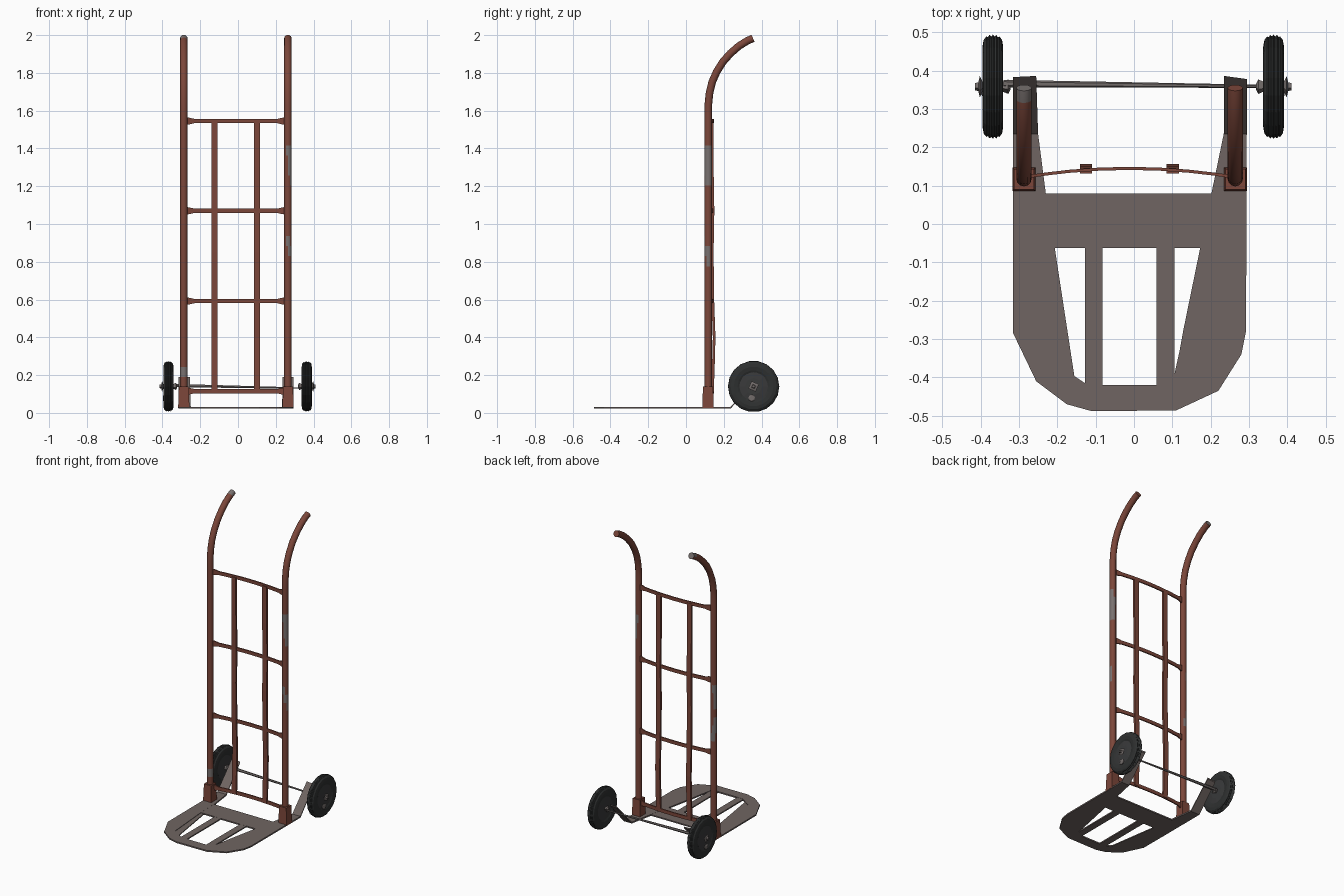
import bpy, bmesh, math
from mathutils import Vector

if "Cube" in bpy.data.objects:
    bpy.data.objects.remove(bpy.data.objects["Cube"])


def mat(name, c):
    m = bpy.data.materials.new(name)
    m.diffuse_color = (*c, 1)
    m.use_nodes = True
    m.node_tree.nodes["Principled BSDF"].inputs["Base Color"].default_value = m.diffuse_color
    return m


RUST = mat("rusty red paint", (0.20, 0.062, 0.042))
WORN = mat("worn bare metal", (0.19, 0.165, 0.16))
STEEL = mat("toe plate steel", (0.16, 0.13, 0.122))
RUBBER = mat("black rubber", (0.028, 0.030, 0.030))
DARK = mat("dark wheel disc", (0.04, 0.041, 0.042))
HUB = mat("axle grey", (0.17, 0.15, 0.145))


def finish(bm, name, mats, smooth=False):
    bmesh.ops.recalc_face_normals(bm, faces=bm.faces[:])
    me = bpy.data.meshes.new(name)
    bm.to_mesh(me)
    bm.free()
    for m in mats:
        me.materials.append(m)
    ob = bpy.data.objects.new(name, me)
    bpy.context.collection.objects.link(ob)
    if smooth:
        bpy.ops.object.select_all(action='DESELECT')
        ob.select_set(True)
        bpy.context.view_layer.objects.active = ob
        bpy.ops.object.shade_smooth_by_angle(angle=math.radians(40))
    return ob


def loft(name, rings, mats, smooth=False, rule=None):
    """Skin a row of closed rings and cap both ends."""
    bm = bmesh.new()
    vs = [[bm.verts.new(p) for p in r] for r in rings]
    n = len(rings[0])
    for a, b in zip(vs, vs[1:]):
        for i in range(n):
            j = (i + 1) % n
            bm.faces.new((a[i], a[j], b[j], b[i]))
    bm.faces.new(vs[0])
    bm.faces.new(vs[-1][::-1])
    if rule:
        bm.normal_update()
        for f in bm.faces:
            f.material_index = rule(f.calc_center_median())
    return finish(bm, name, mats, smooth)


def lathe_x(name, cx, cy, cz, prof, n, m, smooth=False, turn=0.0):
    """Spin (x, radius) pairs round an axis parallel to x."""
    rings = []
    for x, r in prof:
        rings.append([(cx + x, cy + r * math.cos(turn + math.tau * k / n),
                       cz + r * math.sin(turn + math.tau * k / n)) for k in range(n)])
    return loft(name, rings, [m], smooth)


def box(name, lo, hi, m, taper=0.0):
    def ring(z, t):
        return [(lo[0] + t, lo[1] + t, z), (hi[0] - t, lo[1] + t, z),
                (hi[0] - t, hi[1] - t, z), (lo[0] + t, hi[1] - t, z)]
    return loft(name, [ring(lo[2], 0), ring(hi[2], taper)], [m])


# side tubes with swept-back handles
LX, RX, TY = -0.287, 0.264, 0.118
path = [(TY, 0.03 + 0.0533 * i) for i in range(31)]
path += [(0.124, 1.69), (0.138, 1.75), (0.162, 1.805), (0.195, 1.858),
         (0.235, 1.903), (0.28, 1.942), (0.325, 1.97), (0.355, 1.983)]


def tube(name, x, rule):
    rings = []
    for i, (y, z) in enumerate(path):
        a, b = path[max(i - 1, 0)], path[min(i + 1, len(path) - 1)]
        t = Vector((0, b[0] - a[0], b[1] - a[1])).normalized()
        u, v = Vector((1, 0, 0)), t.cross(Vector((1, 0, 0)))
        rings.append([Vector((x, y, z)) + 0.02 * (math.cos(math.tau * k / 12) * u
                      + math.sin(math.tau * k / 12) * v) for k in range(12)])
    loft(name, rings, [RUST, WORN], True, rule)


# worn patches follow wavy height bands on one side of each tube
def worn_right(c):
    w = 0.03 * math.sin(40 * c.z + 60 * c.y)
    return int(c.x > RX - 0.002 + w * 0.3 and (1.2 < c.z + w < 1.42 or 0.83 < c.z + w < 0.88))


def worn_left(c):
    w = 0.03 * math.sin(37 * c.z + 50 * c.y)
    low = c.y < TY and 0.17 < c.z + w < 0.25
    mid = c.x < LX + w * 0.3 and c.y > TY - 0.01 and (0.72 < c.z + w < 0.82 or 0.92 < c.z + w < 1.04)
    return int(low or mid or c.z > 1.976)


tube("left_side_tube", LX, worn_left)
tube("right_side_tube", RX, worn_right)

# bowed flat cross bars with flared ends
for n, z in enumerate((0.115, 0.592, 1.07, 1.545)):
    rings = []
    mid, half = (LX + RX) / 2, (RX - LX) / 2 - 0.014
    for f in (-1, -0.93, -0.84, -0.6, -0.3, 0, 0.3, 0.6, 0.84, 0.93, 1):
        h = 0.02 if abs(f) > 0.99 else 0.017 if abs(f) > 0.9 else 0.0115
        y = 0.145 - 0.021 * f * f
        x = mid + f * half
        rings.append([(x, y - 0.004, z - h), (x, y + 0.004, z - h),
                      (x, y + 0.004, z + h), (x, y - 0.004, z + h)])
    loft(f"cross_bar_{n + 1}", rings, [RUST])

# slightly bent upright slats
for name, x in (("left_slat", -0.125), ("right_slat", 0.101)):
    rings = []
    for z, y in ((0.11, 0.140), (0.25, 0.145), (0.4, 0.149), (0.6, 0.142),
                 (0.85, 0.139), (1.07, 0.143), (1.3, 0.139), (1.545, 0.139)):
        rings.append([(x - 0.016, y - 0.007, z), (x + 0.016, y - 0.007, z),
                      (x + 0.016, y + 0.007, z), (x - 0.016, y + 0.007, z)])
    loft(name, rings, [RUST])

# square sockets at the tube feet
for name, x in (("left_socket", LX), ("right_socket", RX + 0.001)):
    box(name, (x - 0.030, 0.086, 0.025), (x + 0.030, 0.147, 0.14), RUST, 0.004)

# toe plate rim, its rear ends bent up to the axle: outer x, y, inner x, y, z
rim = [(-.316, .383, -.255, .386, .19), (-.316, .235, -.25, .235, .031),
       (-.316, .08, -.23, .08, .031), (-.316, -.065, -.228, -.065, .031),
       (-.315, -.285, -.21, -.3, .031), (-.255, -.41, -.205, -.365, .031),
       (-.175, -.47, -.165, -.39, .031), (-.11, -.488, -.12, -.42, .031),
       (.11, -.486, .1, -.42, .031), (.22, -.435, .108, -.38, .031),
       (.28, -.34, .119, -.33, .031), (.292, -.28, .128, -.28, .031),
       (.293, -.065, .172, -.065, .031), (.293, .08, .202, .08, .031),
       (.294, .235, .234, .235, .031), (.294, .378, .235, .386, .19)]
T = 0.009
loft("toe_plate_rim", [[(a, b, z), (c, d, z), (c, d, z - T), (a, b, z - T)]
                       for a, b, c, d, z in rim], [STEEL])
box("toe_plate_bridge", (-0.235, -0.063, 0.022), (0.205, 0.079, 0.0305), STEEL)
for name, x in (("left_toe_slat", -0.105), ("right_toe_slat", 0.082)):
    box(name, (x - 0.023, -0.43, 0.022), (x + 0.023, -0.06, 0.030), STEEL)
loft("toe_plate_gusset", [[(-.23, -.06, z), (-.207, -.06, z), (-.155, -.4, z), (-.21, -.37, z)]
                          for z in (0.022, 0.028)], [STEEL])

# axle rod, tapering to the right
AY, AZ = 0.358, 0.14
loft("axle", [[(x, y + r * math.cos(math.tau * k / 6), z + r * math.sin(math.tau * k / 6))
               for k in range(6)]
              for x, y, z, r in ((-0.34, 0.366, 0.145, 0.01), (0.34, 0.359, 0.131, 0.004))], [HUB])

# wheels: grooved tyre, disc, flared hub ends and a small round boss
tyre = [(-.018, .07), (-.024, .085), (-.027, .105), (-.024, .122), (-.017, .131), (-.013, .129),
        (-.009, .135), (-.004, .131), (0, .136), (.004, .131), (.009, .135), (.013, .129),
        (.017, .131), (.024, .122), (.027, .105), (.024, .085), (.018, .07)]
for side, cx, s in (("left", -0.368, -1), ("right", 0.364, 1)):
    lathe_x(side + "_tyre", cx, AY, AZ, tyre, 18, RUBBER)
    lathe_x(side + "_wheel_disc", cx, AY, AZ, [(-.024, .045), (-.02, .08), (.02, .08), (.024, .045)],
            8, DARK)
    lathe_x(side + "_hub", cx, AY, AZ, [(-.046 * s, .008), (-.04 * s, .02), (-.022 * s, .012),
            (.026 * s, .011), (.034 * s, .03), (.038 * s, .012), (.047 * s, .010)],
            4, HUB, turn=0.35)
    lathe_x(side + "_boss", cx, AY - 0.01, AZ - 0.062, [(0, .018), (.026 * s, .018), (.029 * s, .012)],
            8, HUB)
